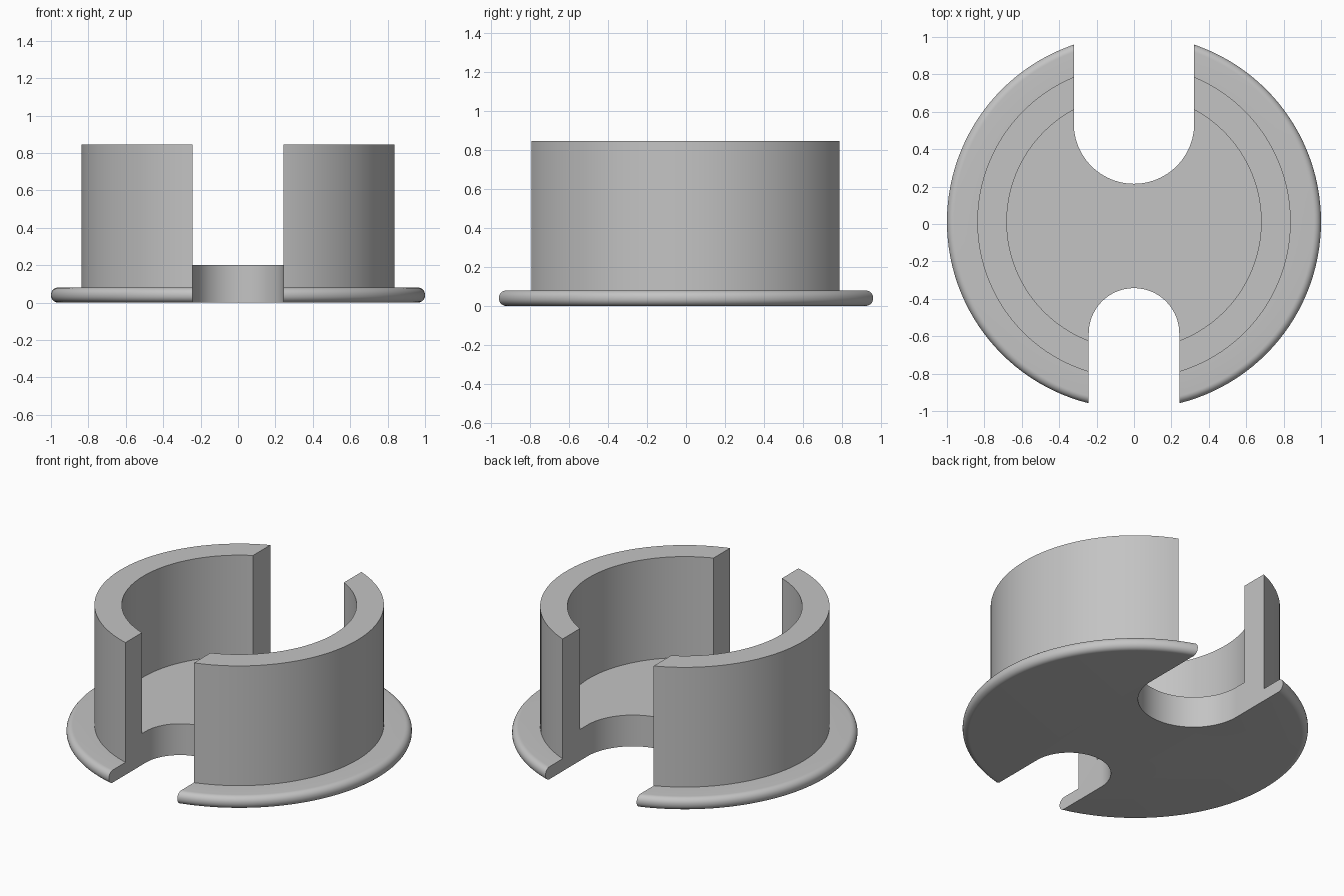
import bpy, bmesh
from math import sin, cos, pi, radians

cube = bpy.data.objects.get("Cube")
if cube:
    bpy.data.objects.remove(cube)

SEGMENTS = 128
CENTRE_Y = 0.012
HEIGHT, FLOOR = 0.845, 0.2
OUTER, INNER = 0.838, 0.68
FLANGE_R, FLANGE_H, ROUND = 1.0, 0.08, 0.038

grey = bpy.data.materials.new("plain grey")
grey.use_nodes = True
grey.diffuse_color = (0.55, 0.55, 0.55, 1)
grey.node_tree.nodes["Principled BSDF"].inputs["Base Color"].default_value = grey.diffuse_color


def make_object(name, bm):
    bmesh.ops.recalc_face_normals(bm, faces=bm.faces)
    mesh = bpy.data.meshes.new(name)
    bm.to_mesh(mesh)
    bm.free()
    mesh.materials.append(grey)
    obj = bpy.data.objects.new(name, mesh)
    bpy.context.collection.objects.link(obj)
    return obj


def arc(cx, cy, r, start, end, steps):
    angles = [start + (end - start) * i / steps for i in range(steps + 1)]
    return [(cx + r * cos(a), cy + r * sin(a)) for a in angles]


def lathe(name, profile):
    """Closed solid of revolution; the profile runs from axis to axis."""
    bm = bmesh.new()
    verts = [bm.verts.new((r, 0, z)) for r, z in profile]
    edges = [bm.edges.new(pair) for pair in zip(verts, verts[1:])]
    bmesh.ops.spin(bm, geom=verts + edges, cent=(0, 0, 0), axis=(0, 0, 1),
                   angle=2 * pi, steps=SEGMENTS, use_merge=True)
    bmesh.ops.remove_doubles(bm, verts=bm.verts, dist=1e-5)
    # merge the fans on the axis into flat discs
    bmesh.ops.dissolve_verts(bm, verts=[v for v in bm.verts if v.co.xy.length < 1e-4])
    return make_object(name, bm)


def slot_cutter(name, half_width, arc_y, side):
    """Upright prism with a round inner end, open towards side (+1 back, -1 front)."""
    outline = arc(0, arc_y, half_width, 0, -side * pi, 48)
    outline += [(-half_width, side * 1.5), (half_width, side * 1.5)]
    bm = bmesh.new()
    base = bm.faces.new([bm.verts.new((x, y, -0.5)) for x, y in outline])
    top = bmesh.ops.extrude_face_region(bm, geom=[base])["geom"]
    bmesh.ops.translate(bm, vec=(0, 0, 2),
                        verts=[v for v in top if isinstance(v, bmesh.types.BMVert)])
    cutter = make_object(name, bm)
    cutter.hide_render = True
    return cutter


# Cup with a round-edged flange
rim = FLANGE_R - ROUND
profile = [(0, 0)]
profile += arc(rim, ROUND, ROUND, -pi / 2, 0, 8)
profile += arc(rim, FLANGE_H - ROUND, ROUND, 0, pi / 2, 8)
profile += [(OUTER, FLANGE_H), (OUTER, HEIGHT), (INNER, HEIGHT), (INNER, FLOOR), (0, FLOOR)]
cup = lathe("flanged_cup", profile)
cup.location.y = CENTRE_Y

# Round-ended slots through the back and the front
cutters = [slot_cutter("back_slot_cutter", 0.322, 0.537, 1),
           slot_cutter("front_slot_cutter", 0.242, -0.585, -1)]
bpy.context.view_layer.update()
bpy.ops.object.select_all(action='DESELECT')
cup.select_set(True)
bpy.context.view_layer.objects.active = cup
for cutter in cutters:
    cut = cup.modifiers.new(cutter.name, 'BOOLEAN')
    cut.operation = 'DIFFERENCE'
    cut.solver = 'EXACT'
    cut.object = cutter
    bpy.ops.object.modifier_apply(modifier=cut.name)
    bpy.data.objects.remove(cutter)

bpy.ops.object.shade_smooth_by_angle(angle=radians(30))
